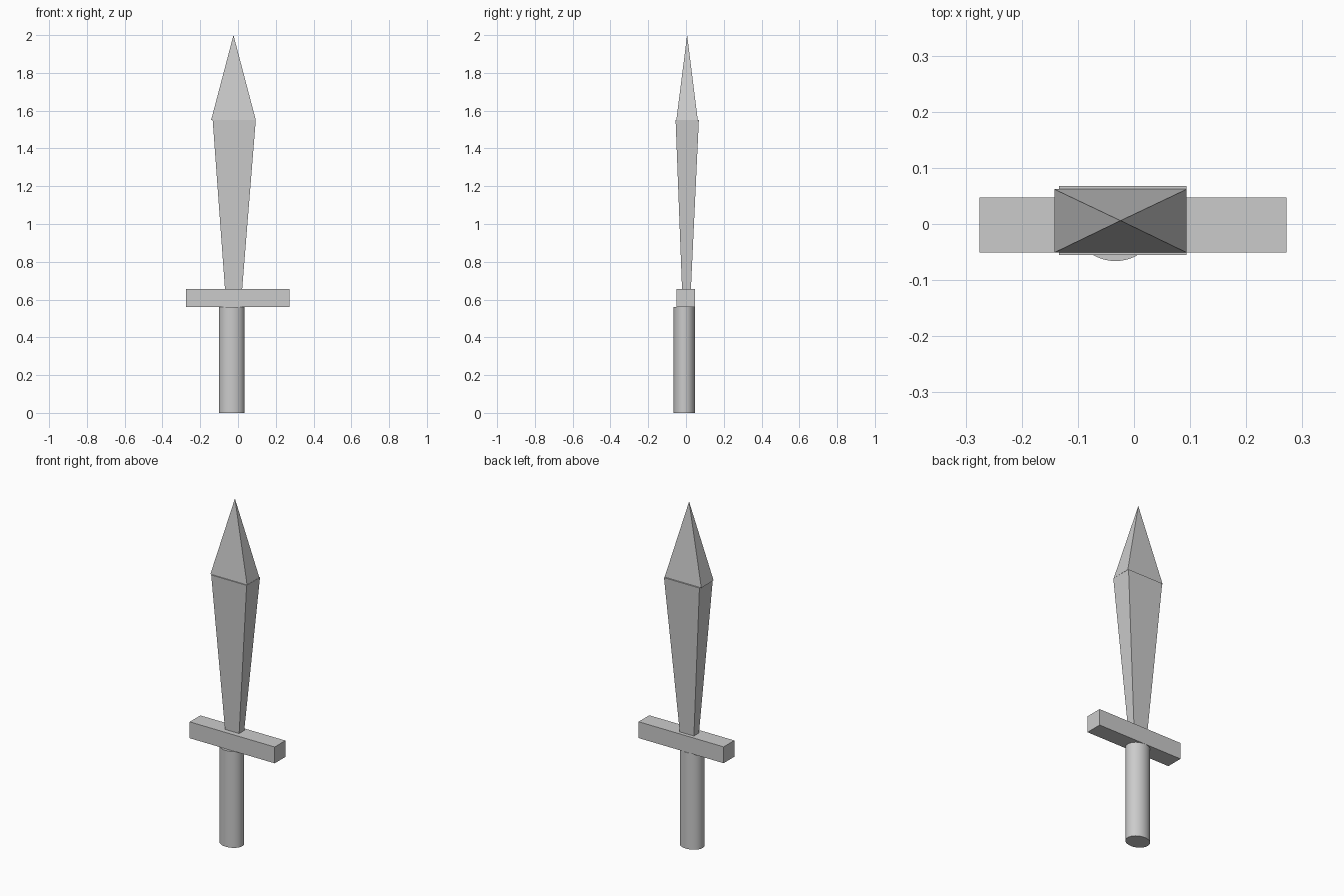
import bpy
import bmesh
from mathutils import Matrix, Vector

if "Cube" in bpy.data.objects:
    bpy.data.objects.remove(bpy.data.objects["Cube"], do_unlink=True)

# One plain grey for the whole sword
GREY = (0.6, 0.6, 0.6, 1.0)
grey = bpy.data.materials.new("plain_grey")
grey.use_nodes = True
grey.diffuse_color = GREY
grey.node_tree.nodes["Principled BSDF"].inputs["Base Color"].default_value = GREY


def add_object(name, bm):
    bmesh.ops.recalc_face_normals(bm, faces=bm.faces)
    mesh = bpy.data.meshes.new(name)
    bm.to_mesh(mesh)
    bm.free()
    mesh.materials.append(grey)
    obj = bpy.data.objects.new(name, mesh)
    bpy.context.collection.objects.link(obj)
    return obj


def rectangle(bm, x0, x1, y0, y1, z):
    return [bm.verts.new(p) for p in ((x0, y0, z), (x1, y0, z), (x1, y1, z), (x0, y1, z))]


def tapered_block(name, low, high):
    """Solid between two horizontal rectangles."""
    bm = bmesh.new()
    a, b = rectangle(bm, *low), rectangle(bm, *high)
    bm.faces.new(a)
    bm.faces.new(b)
    for i in range(4):
        j = (i + 1) % 4
        bm.faces.new((a[i], a[j], b[j], b[i]))
    return add_object(name, bm)


def pyramid(name, base, apex):
    bm = bmesh.new()
    a, top = rectangle(bm, *base), bm.verts.new(apex)
    bm.faces.new(a)
    for i in range(4):
        bm.faces.new((a[i], a[(i + 1) % 4], top))
    return add_object(name, bm)


# Grip: slightly oval cylinder
GRIP_TOP = 0.56
bm = bmesh.new()
bmesh.ops.create_cone(
    bm, cap_ends=True, segments=48, radius1=1, radius2=1, depth=1,
    matrix=Matrix.Translation(Vector((-0.033, -0.009, GRIP_TOP / 2)))
    @ Matrix.Diagonal((0.068, 0.057, GRIP_TOP, 1)))
grip = add_object("grip", bm)
bpy.context.view_layer.objects.active = grip
grip.select_set(True)
bpy.ops.object.shade_smooth_by_angle()

# Crossguard
tapered_block("crossguard", (-0.275, 0.272, -0.051, 0.047, 0.561),
              (-0.275, 0.272, -0.051, 0.047, 0.656))

# Blade widens upward, then a pyramid point closes it
tapered_block("blade", (-0.069, 0.022, -0.021, 0.026, 0.656),
              (-0.134, 0.094, -0.055, 0.068, 1.55))
pyramid("blade_point", (-0.142, 0.094, -0.051, 0.062, 1.551), (-0.024, 0.006, 2.0))
